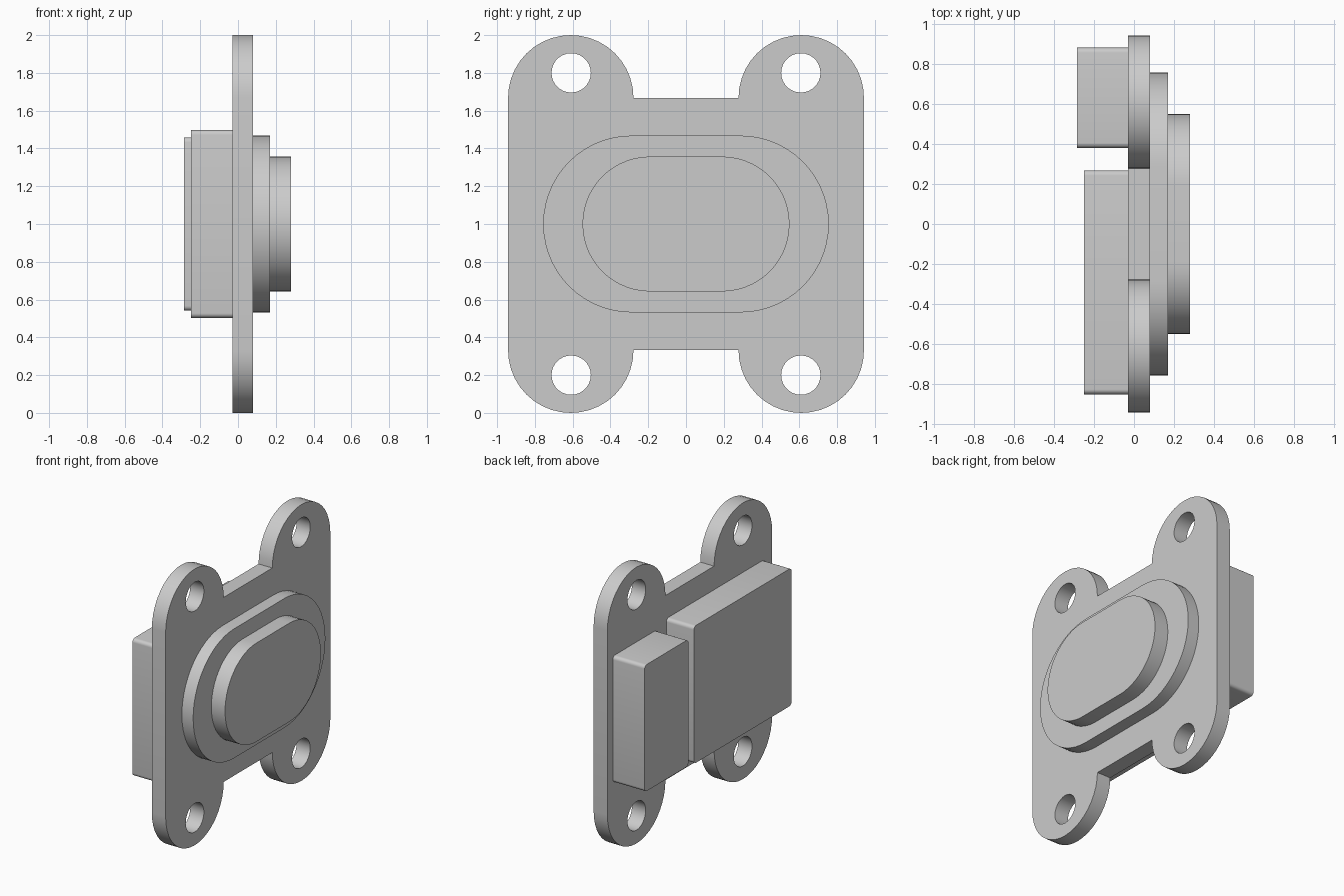
import bpy, bmesh
from math import cos, sin, pi, radians
from mathutils import Vector

cube = bpy.data.objects.get("Cube")
if cube:
    bpy.data.objects.remove(cube)

grey = bpy.data.materials.new("plain grey")
grey.use_nodes = True
colour = (0.6, 0.6, 0.6, 1)
grey.diffuse_color = colour
grey.node_tree.nodes["Principled BSDF"].inputs["Base Color"].default_value = colour

MID = 1.0  # height of the horizontal symmetry plane


def arc(y, z, r, start, end, steps):
    """Points on an arc in the y-z plane, angles in degrees."""
    angles = [radians(start + (end - start) * i / steps) for i in range(steps + 1)]
    return [(y + r * cos(a), z + r * sin(a)) for a in angles]


def rounded_rect(y0, y1, z0, z1, r, steps):
    """Counter-clockwise outline with four round corners."""
    return (arc(y1 - r, z1 - r, r, 0, 90, steps) + arc(y0 + r, z1 - r, r, 90, 180, steps)
            + arc(y0 + r, z0 + r, r, 180, 270, steps) + arc(y1 - r, z0 + r, r, 270, 360, steps))


def extrude_profile(name, loops, x0, x1):
    """Fill outlines (the first is outer, the rest are holes) and extrude along x."""
    bm = bmesh.new()
    for loop in loops:
        verts = [bm.verts.new((x0, y, z)) for y, z in loop]
        for a, b in zip(verts, verts[1:] + verts[:1]):
            bm.edges.new((a, b))
    bmesh.ops.remove_doubles(bm, verts=bm.verts, dist=1e-5)
    bmesh.ops.triangle_fill(bm, edges=bm.edges[:], use_beauty=True, normal=Vector((1, 0, 0)))
    top = bmesh.ops.extrude_face_region(bm, geom=bm.faces[:], use_keep_orig=True)
    moved = [v for v in top["geom"] if isinstance(v, bmesh.types.BMVert)]
    bmesh.ops.translate(bm, verts=moved, vec=(x1 - x0, 0, 0))
    bmesh.ops.recalc_face_normals(bm, faces=bm.faces)
    mesh = bpy.data.meshes.new(name)
    bm.to_mesh(mesh)
    bm.free()
    mesh.materials.append(grey)
    obj = bpy.data.objects.new(name, mesh)
    bpy.context.collection.objects.link(obj)
    bpy.ops.object.select_all(action="DESELECT")
    obj.select_set(True)
    bpy.context.view_layer.objects.active = obj
    bpy.ops.object.shade_smooth_by_angle(angle=radians(30))
    return obj


# Mounting plate: four round lugs with bolt holes
lug_y, lug_r, lug_z = 0.61, 0.332, 0.668
upper = (arc(lug_y, MID + lug_z, lug_r, 0, 180, 20)
         + arc(-lug_y, MID + lug_z, lug_r, 0, 180, 20))
lower = [(-y, 2 * MID - z) for y, z in upper]
holes = [arc(sy * 0.608, MID + sz * 0.8, 0.104, 0, 360, 28)
         for sy in (-1, 1) for sz in (-1, 1)]
extrude_profile("mounting_plate", [upper + lower] + holes, -0.03, 0.08)

# Stepped oval boss on the right side
for name, half_y, half_z, x0, x1 in (("boss_base", 0.756, 0.468, 0.08, 0.17),
                                     ("boss_top", 0.548, 0.357, 0.17, 0.28)):
    outline = rounded_rect(-half_y, half_y, MID - half_z, MID + half_z, half_z, 14)
    extrude_profile(name, [outline], x0, x1)

# Two housings on the left side
for name, y0, y1, half_z, x0 in (("wide_housing", -0.85, 0.267, 0.497, -0.25),
                                 ("narrow_housing", 0.38, 0.88, 0.458, -0.285)):
    outline = rounded_rect(y0, y1, MID - half_z, MID + half_z, 0.025, 5)
    extrude_profile(name, [outline], x0, -0.03)
